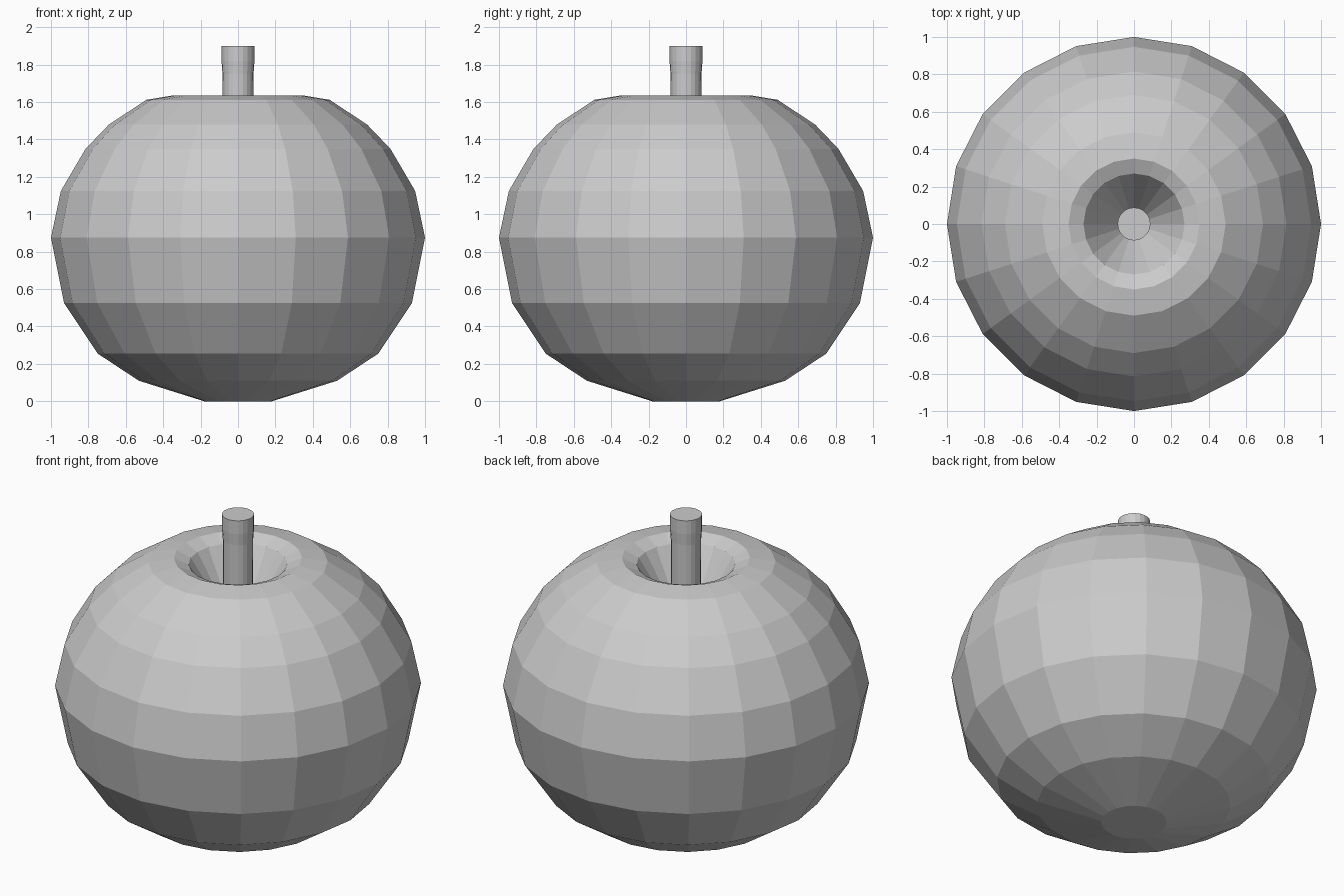
import bpy, bmesh, math

if "Cube" in bpy.data.objects:
    bpy.data.objects.remove(bpy.data.objects["Cube"])


def lathe(name, profile, sides):
    """Spin (radius, z) rings, bottom to top, and cap both ends."""
    bm = bmesh.new()
    rings = []
    for r, z in profile:
        angles = [2 * math.pi * i / sides for i in range(sides)]
        rings.append([bm.verts.new((r * math.cos(a), r * math.sin(a), z)) for a in angles])
    for low, high in zip(rings, rings[1:]):
        for i in range(sides):
            j = (i + 1) % sides
            bm.faces.new((low[i], low[j], high[j], high[i]))
    bm.faces.new(rings[0][::-1])
    bm.faces.new(rings[-1])
    mesh = bpy.data.meshes.new(name)
    bm.to_mesh(mesh)
    bm.free()
    obj = bpy.data.objects.new(name, mesh)
    bpy.context.collection.objects.link(obj)
    return obj


# Faceted fruit body, with the hollow around the stem
lathe("fruit_body", [
    (0.18, 0.0), (0.53, 0.11), (0.75, 0.255), (0.93, 0.525), (1.0, 0.875),
    (0.947, 1.125), (0.815, 1.35), (0.69, 1.48), (0.49, 1.612),
    (0.35, 1.635), (0.27, 1.60), (0.08, 1.30)], 20)

# Stem, slightly wider at the tip
lathe("stem", [(0.082, 1.28), (0.083, 1.75), (0.088, 1.82), (0.088, 1.90)], 20)
